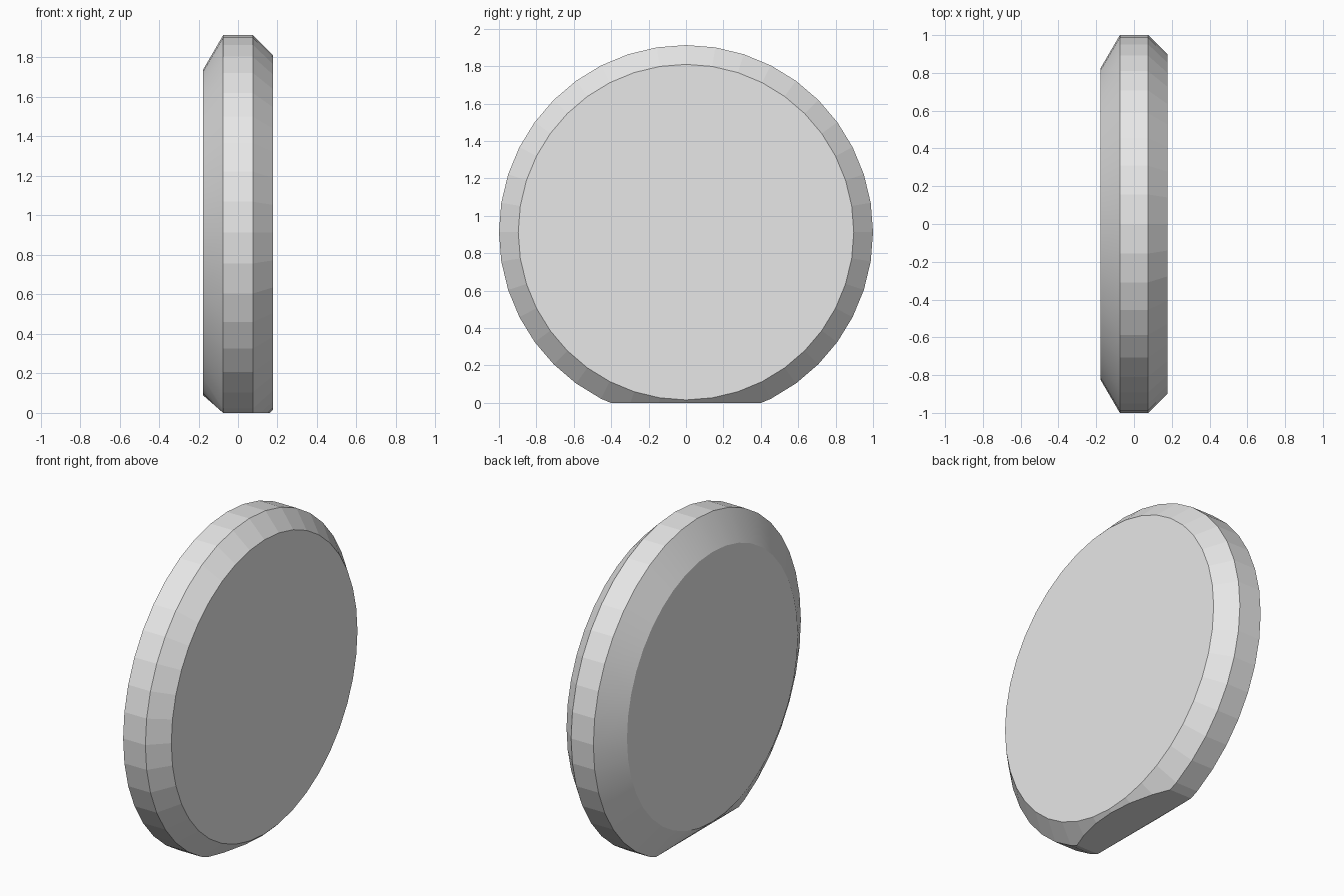
import bpy
import bmesh
from math import sin, cos, pi
from mathutils import Vector

cube = bpy.data.objects.get("Cube")
if cube:
    bpy.data.objects.remove(cube, do_unlink=True)

SIDES = 40
CENTRE_Z = 0.913
RIM_X = 0.075      # half width of the straight rim
FACE_X = 0.178     # half width of the whole disc


def ring(x, radius):
    """Circle of points facing along x."""
    return [Vector((x, radius * sin(2 * pi * i / SIDES),
                    CENTRE_Z + radius * cos(2 * pi * i / SIDES)))
            for i in range(SIDES)]


def hull(points):
    """Convex solid around points, with coplanar faces merged."""
    bm = bmesh.new()
    for p in points:
        bm.verts.new(p)
    result = bmesh.ops.convex_hull(bm, input=bm.verts[:])
    spare = {g for g in result["geom_interior"] + result["geom_unused"]
             if isinstance(g, bmesh.types.BMVert)}
    bmesh.ops.delete(bm, geom=list(spare), context="VERTS")
    bmesh.ops.dissolve_limit(bm, angle_limit=0.01, verts=bm.verts[:], edges=bm.edges[:])
    return bm


# Rim and narrow bevel, trimmed flat at the foot
core = hull(ring(-RIM_X, 1) + ring(RIM_X, 1) + ring(FACE_X, 0.897))
bmesh.ops.bisect_plane(core, geom=core.verts[:] + core.edges[:] + core.faces[:],
                       plane_co=(0, 0, 0), plane_no=(0, 0, -1), clear_outer=True)
points = [v.co.copy() for v in core.verts]
core.free()

# Wide bevel lofted from the trimmed rim to a full round face
bm = hull(points + ring(-FACE_X, 0.823))
bmesh.ops.recalc_face_normals(bm, faces=bm.faces[:])
for face in bm.faces:
    face.smooth = -0.95 < face.normal.x < -0.1
# Crisp borders around the smooth bevel
for edge in bm.edges:
    edge.smooth = all(f.smooth for f in edge.link_faces)

mesh = bpy.data.meshes.new("bevelled_disc")
bm.to_mesh(mesh)
bm.free()
disc = bpy.data.objects.new("bevelled_disc", mesh)
bpy.context.collection.objects.link(disc)

# Plain grey
grey = bpy.data.materials.new("light_grey")
grey.use_nodes = True
colour = (0.8, 0.8, 0.8, 1)
grey.diffuse_color = colour
for node in grey.node_tree.nodes:
    if node.type == "BSDF_PRINCIPLED":
        node.inputs["Base Color"].default_value = colour
mesh.materials.append(grey)
